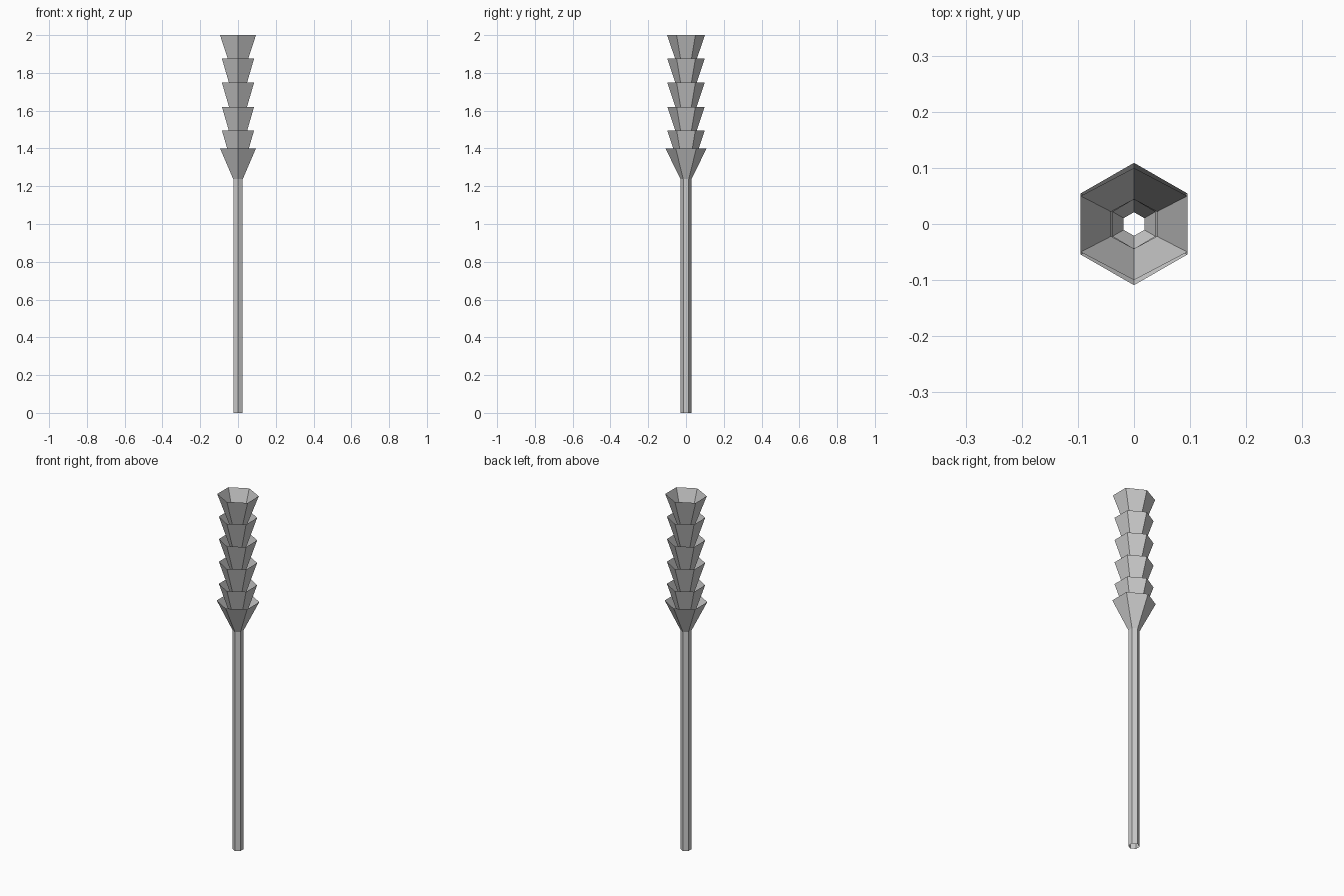
import bpy, bmesh
from math import cos, sin, pi

if "Cube" in bpy.data.objects:
    bpy.data.objects.remove(bpy.data.objects["Cube"])


def hex_tube(name, rings):
    """Open six-sided tube through rings of (half width x, corner reach y, z)."""
    bm = bmesh.new()
    loops = []
    for half_x, reach_y, z in rings:
        loops.append([bm.verts.new((half_x / cos(pi / 6) * cos(pi / 6 + i * pi / 3),
                                    reach_y * sin(pi / 6 + i * pi / 3), z))
                      for i in range(6)])
    for low, high in zip(loops, loops[1:]):
        for i in range(6):
            j = (i + 1) % 6
            bm.faces.new((low[i], low[j], high[j], high[i]))
    mesh = bpy.data.meshes.new(name)
    bm.to_mesh(mesh)
    bm.free()
    obj = bpy.data.objects.new(name, mesh)
    bpy.context.collection.objects.link(obj)
    return obj


# Hollow stem
hex_tube("stem", [(0.025, 0.029, 0), (0.025, 0.029, 1.25)])

# Flared cup that joins the stem
hex_tube("base_cup", [(0.0185, 0.021, 1.222), (0.095, 0.109, 1.40)])

# Nested open cups of the flower spike
for n, top in enumerate((1.495, 1.62, 1.748, 1.875)):
    hex_tube(f"spike_cup_{n + 1}", [(0.037, 0.044, top - 0.165), (0.085, 0.099, top)])

# Slightly wider cup at the tip
hex_tube("tip_cup", [(0.041, 0.044, 1.835), (0.095, 0.100, 2.0)])
